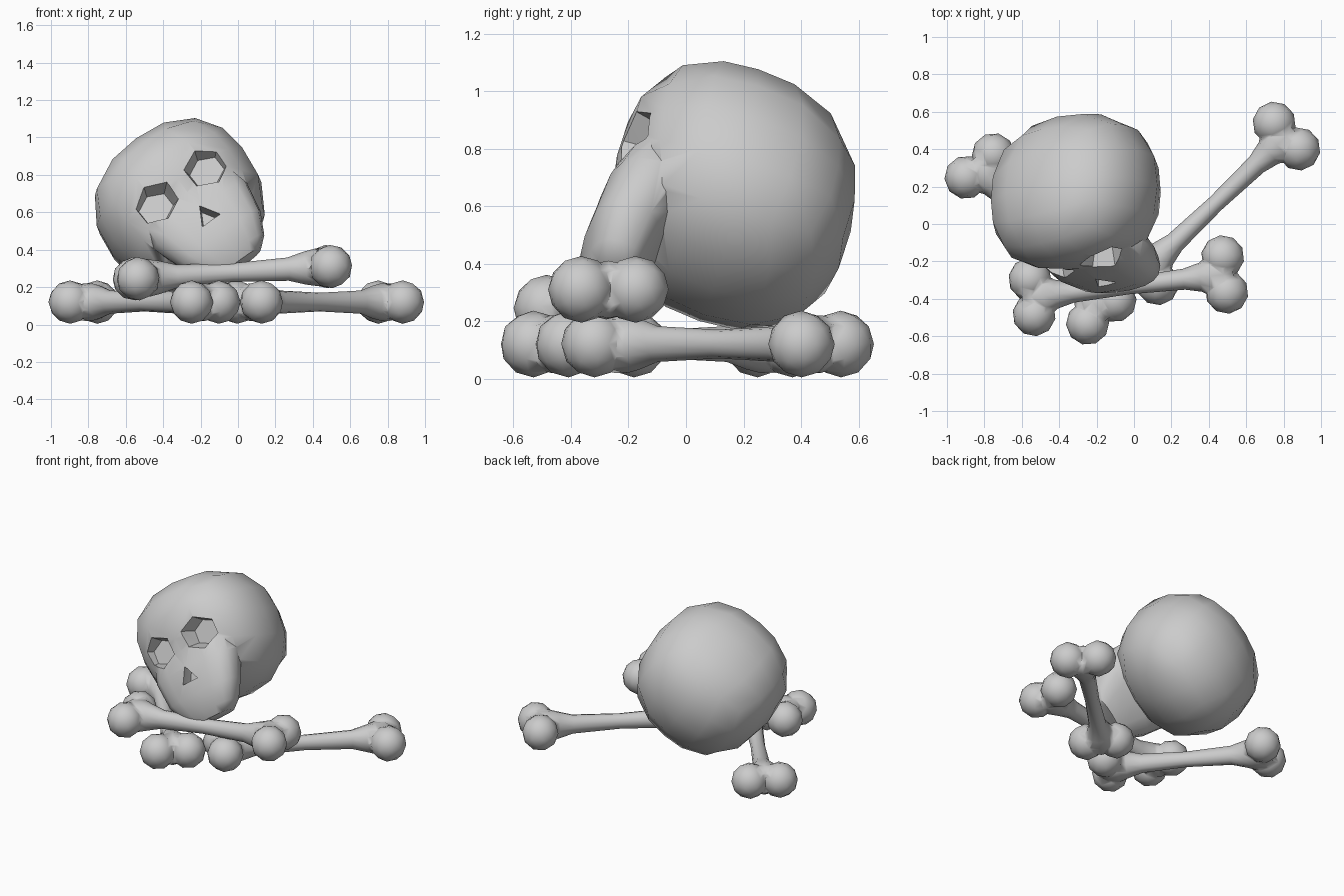
import bpy, bmesh, math
from mathutils import Vector, Matrix

if "Cube" in bpy.data.objects:
    bpy.data.objects.remove(bpy.data.objects["Cube"])


def make(name, bm):
    bmesh.ops.recalc_face_normals(bm, faces=bm.faces)
    me = bpy.data.meshes.new(name)
    bm.to_mesh(me)
    bm.free()
    ob = bpy.data.objects.new(name, me)
    bpy.context.collection.objects.link(ob)
    return ob


def loft(rings):
    """Closed solid through rings of equal point count."""
    bm = bmesh.new()
    vs = [[bm.verts.new(p) for p in ring] for ring in rings]
    n = len(vs[0])
    for a, b in zip(vs, vs[1:]):
        for i in range(n):
            j = (i + 1) % n
            bm.faces.new((a[i], a[j], b[j], b[i]))
    bm.faces.new(vs[0])
    bm.faces.new(vs[-1])
    return bm


def boolean(ob, other, op):
    m = ob.modifiers.new(op, 'BOOLEAN')
    m.operation, m.object, m.solver = op, other, 'EXACT'
    bpy.context.view_layer.objects.active = ob
    bpy.ops.object.modifier_apply(modifier=m.name)
    bpy.data.objects.remove(other)


def finish(ob, matrix, angle):
    ob.data.transform(matrix)
    bpy.ops.object.select_all(action='DESELECT')
    ob.select_set(True)
    bpy.context.view_layer.objects.active = ob
    bpy.ops.object.shade_smooth_by_angle(angle=math.radians(angle))


def superpow(v, e):
    return math.copysign(abs(v) ** e, v)


# Bones: waisted shaft with a webbed pair of knobs on each end
def bone(name, p, q):
    p, q = Vector(p), Vector(q)
    axis = q - p
    h = axis.length / 2
    # x, half width, half thickness
    stations = [(-h - .05, .07, .07), (-h, .13, .10), (-h + .07, .12, .10), (-h + .13, .078, .088),
                (-h + .22, .056, .062), (0, .046, .05)]
    stations += [(-x, w, t) for x, w, t in stations[-2::-1]]
    ob = make(name, loft([[(x, w * math.cos(k * math.tau / 12), t * math.sin(k * math.tau / 12))
                           for k in range(12)] for x, w, t in stations]))
    for sx in (-1, 1):
        for sy in (-1, 1):
            bm = bmesh.new()
            bmesh.ops.create_icosphere(bm, subdivisions=2, radius=.116,
                                       matrix=Matrix.Translation((sx * h, sy * .095, 0)))
            boolean(ob, make("knob", bm), 'UNION')
    x = axis.normalized()
    y = Vector((0, 0, 1)).cross(x).normalized()
    rot = Matrix((x, y, x.cross(y))).transposed().to_4x4()
    finish(ob, Matrix.Translation((p + q) / 2) @ rot, 80)


bone("top_bone", (-.545, -.39, .245), (.485, -.27, .31))
bone("right_bone", (.06, -.25, .12), (.815, .47, .12))
bone("left_bone", (-.825, .31, .12), (-.175, -.47, .12))

# Cranium: rounded cube ball, brow pushed forward and lower back pushed out
bm = bmesh.new()
bmesh.ops.create_cube(bm, size=2)
bmesh.ops.subdivide_edges(bm, edges=bm.edges, cuts=3, use_grid_fill=True)
for v in bm.verts:
    d = Vector([math.tan(c * math.pi / 4) for c in v.co])
    d /= sum(abs(c) ** 2.4 for c in d) ** (1 / 2.4)
    z = d.z * (.39 if d.z > 0 else .43)
    v.co = (d.x * .45, d.y * (.41 if d.y < 0 else .445) - .12 * z, z)
skull = make("skull", bm)

# Upper jaw: tapering block under the face
jaw = []
for u, w, front, back in [(.05, .27, -.36, -.05), (-.2, .31, -.42, -.1),
                          (-.38, .265, -.43, -.17), (-.5, .20, -.40, -.2), (-.55, .14, -.37, -.22)]:
    mid, half = (front + back) / 2, (back - front) / 2
    jaw.append([(w * superpow(math.cos(t), .75), mid + half * superpow(math.sin(t), .75), u)
                for t in (k * math.tau / 16 for k in range(16))])
boolean(skull, make("jaw", loft(jaw)), 'UNION')


# Eye sockets and nose hole
def socket(x, z, n, rx, rz, depth, phase):
    rings = [[(x + s * rx * math.cos(phase + k * math.tau / n), y,
               z + s * rz * math.sin(phase + k * math.tau / n)) for k in range(n)]
             for y, s in ((-.6, 1.2), (-.4, 1), (depth, .75))]
    boolean(skull, make("cutter", loft(rings)), 'DIFFERENCE')


for side in (-1, 1):
    socket(side * .17, -.03, 6, .13, .11, -.29, math.pi / 6)
socket(0, -.26, 3, .068, .068, -.35, math.pi / 2)

# Skull lies rolled to one side and leaning back
pose = (Matrix.Translation((-.32, .15, .65)) @ Matrix.Rotation(math.radians(-18), 4, 'X')
        @ Matrix.Rotation(math.radians(-37), 4, 'Y'))
finish(skull, pose, 50)
